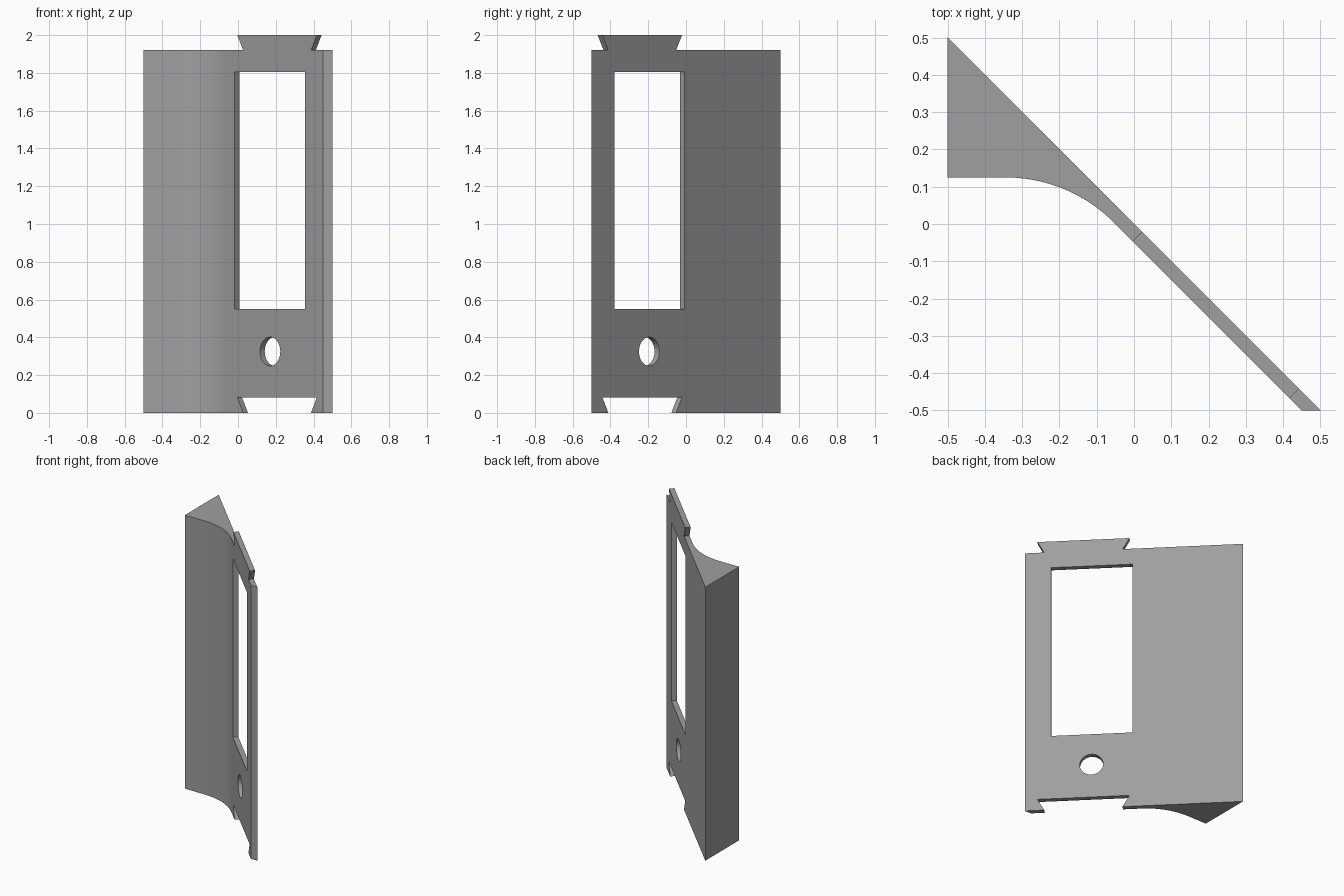
import bpy, math
from mathutils import Vector

if "Cube" in bpy.data.objects:
    bpy.data.objects.remove(bpy.data.objects["Cube"])

R2 = math.sqrt(2)
BODY_H, TOP = 1.92, 2.0

grey = bpy.data.materials.new("mid_grey")
grey.diffuse_color = (0.35, 0.35, 0.35, 1)
grey.use_nodes = True
grey.node_tree.nodes["Principled BSDF"].inputs["Base Color"].default_value = grey.diffuse_color


def prism(name, ring, offset):
    """Sweep a closed ring (counter-clockwise seen from the offset side) along a vector."""
    n = len(ring)
    verts = [Vector(p) for p in ring] + [Vector(p) + offset for p in ring]
    faces = [list(range(n))[::-1], list(range(n, 2 * n))]
    faces += [(i, (i + 1) % n, (i + 1) % n + n, i + n) for i in range(n)]
    mesh = bpy.data.meshes.new(name)
    mesh.from_pydata(verts, [], faces)
    mesh.materials.append(grey)
    obj = bpy.data.objects.new(name, mesh)
    bpy.context.collection.objects.link(obj)
    return obj


def cutter(name, outline):
    """Prism through the slanted plate; outline is (distance along plate, z), counter-clockwise."""
    out = Vector((1, 1, 0)) / R2
    ring = [Vector((u / R2, -u / R2, z)) + out for u, z in outline]
    return prism(name, ring, -2 * out)


# Wall section: straight plate blending through a cove into a thick wedge
T = 0.17                               # tangent length of the cove
R = T / math.tan(math.pi / 8)
cx, cy = -0.175 - T, 0.125 - R
steps = 24
section = [(-0.5, 0.5), (-0.5, 0.125)]
for i in range(steps + 1):
    a = math.pi / 2 - math.pi / 4 * i / steps
    section.append((cx + R * math.cos(a), cy + R * math.sin(a)))
section += [(0.45, -0.5), (0.5, -0.5)]
panel = prism("wall_panel", [(x, y, 0) for x, y in section], Vector((0, 0, TOP)))

# Dovetail measurements shared by the top tab and the bottom slot
MID, WIDE, NARROW = 0.328, 0.298, 0.254
l_w, l_n, r_n, r_w = MID - WIDE, MID - NARROW, MID + NARROW, MID + WIDE
k = (WIDE - NARROW) / (TOP - BODY_H)   # slope of the dovetail sides
e = 0.1 * k                            # run over the cutter's overshoot

circle = [(0.276 + 0.076 * math.cos(2 * math.pi * i / 48),
           0.325 + 0.076 * math.sin(2 * math.pi * i / 48)) for i in range(48)]

cutters = [
    cutter("window_cutter", [(0.01, 0.55), (0.537, 0.55), (0.537, 1.805), (0.01, 1.805)]),
    cutter("hole_cutter", circle),
    cutter("slot_cutter", [(l_n + e, -0.1), (r_n - e, -0.1), (r_w, 0.082), (l_w, 0.082)]),
    cutter("tab_left_cutter", [(-2, BODY_H), (l_n, BODY_H), (l_w - e, TOP + 0.1), (-2, TOP + 0.1)]),
    cutter("tab_right_cutter", [(r_n, BODY_H), (2, BODY_H), (2, TOP + 0.1), (r_w + e, TOP + 0.1)]),
]

# Cut the openings and trim the top down to the tab
bpy.context.view_layer.update()
bpy.context.view_layer.objects.active = panel
panel.select_set(True)
for c in cutters:
    mod = panel.modifiers.new(c.name, 'BOOLEAN')
    mod.operation = 'DIFFERENCE'
    mod.solver = 'EXACT'
    mod.object = c
    bpy.ops.object.modifier_apply(modifier=mod.name)
for c in cutters:
    bpy.data.objects.remove(c, do_unlink=True)

# Smooth cove and hole wall, crisp edges elsewhere
bpy.ops.object.shade_smooth_by_angle(angle=math.radians(20))
